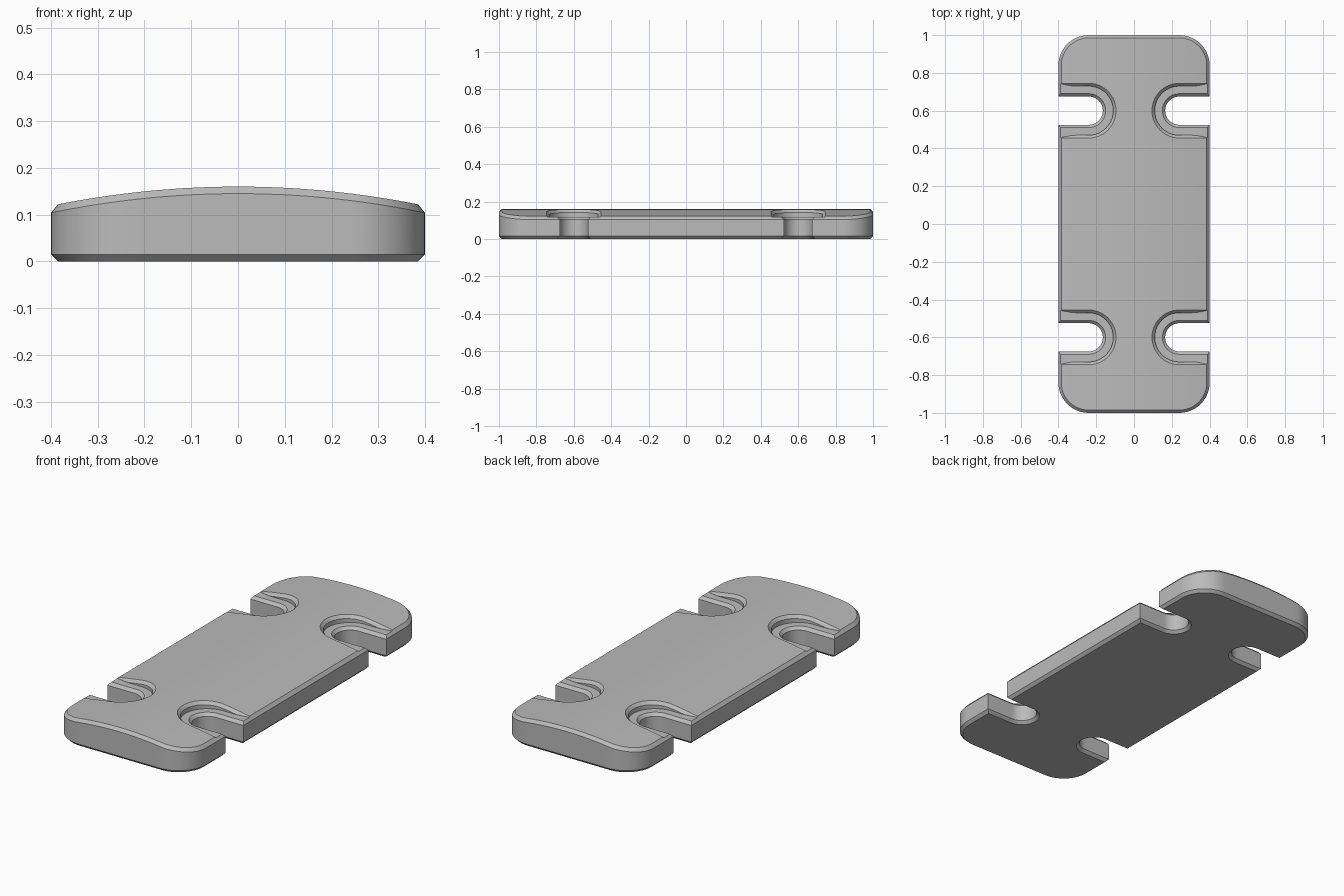
import bpy, bmesh, math

HALF_W, HALF_L, CORNER, BEVEL = 0.4, 1.0, 0.16, 0.015
SLOT_X, SLOT_Y, SLOT_R, RECESS_R, FLOOR = 0.24, 0.6, 0.075, 0.145, 0.118

old = bpy.data.objects.get("Cube")
if old:
    bpy.data.objects.remove(old, do_unlink=True)

grey = bpy.data.materials.new("grey")
grey.use_nodes = True
grey.diffuse_color = (0.5, 0.5, 0.5, 1)
grey.node_tree.nodes["Principled BSDF"].inputs["Base Color"].default_value = (0.5, 0.5, 0.5, 1)


def dome(x):
    return 0.16 - 0.256 * x * x


def finish(name, bm):
    bmesh.ops.recalc_face_normals(bm, faces=bm.faces)
    mesh = bpy.data.meshes.new(name)
    bm.to_mesh(mesh)
    bm.free()
    mesh.materials.append(grey)
    obj = bpy.data.objects.new(name, mesh)
    bpy.context.collection.objects.link(obj)
    return obj


def loft(bm, rings):
    """Join closed rings of points with quads and return their vertices."""
    rows = [[bm.verts.new(p) for p in ring] for ring in rings]
    n = len(rows[0])
    for a, b in zip(rows, rows[1:]):
        for i in range(n):
            j = (i + 1) % n
            bm.faces.new((a[i], a[j], b[j], b[i]))
    return rows


def plate_outline(inset):
    """Rounded rectangle, front half left to right, then back half."""
    r = CORNER - inset
    cx, cy = HALF_W - CORNER, HALF_L - CORNER
    arc = [(cx + r * math.sin(a), cy + r * math.cos(a))
           for a in (math.pi / 2 * i / 12 for i in range(13))]
    middle = [(cx * i / 8, cy + r) for i in range(-7, 8)]
    back = [(-x, y) for x, y in reversed(arc)] + middle + arc
    return [(x, -y) for x, y in back] + back[::-1]


def build_plate():
    bm = bmesh.new()
    inner, outer = plate_outline(BEVEL), plate_outline(0)
    rows = loft(bm, [
        [(x, y, 0) for x, y in inner],
        [(x, y, BEVEL) for x, y in outer],
        [(x, y, dome(x) - BEVEL) for x, y in outer],
        [(x, y, dome(x)) for x, y in inner]])
    bm.faces.new(rows[0])
    # domed top made of lengthwise strips
    top = rows[-1]
    n = len(top)
    for i in range(n // 2 - 1):
        bm.faces.new((top[i], top[i + 1], top[n - 2 - i], top[n - 1 - i]))
    return finish("domed_plate", bm)


def slot_path():
    """Centre point and outward direction around an open-ended slot."""
    straight = [0.5 - (0.5 - SLOT_X) * i / 12 for i in range(12)]
    path = [(x, 0, 1) for x in straight]
    for i in range(25):
        a = math.pi / 2 + math.pi * i / 24
        path.append((SLOT_X, math.cos(a), math.sin(a)))
    return path + [(x, 0, -1) for x in reversed(straight)]


def cutter(name, side, end, rings):
    """Each ring is a function of x giving radius and height."""
    bm = bmesh.new()
    points = []
    for ring in rings:
        row = []
        for cx, dx, dy in slot_path():
            x = cx + dx * ring(cx + dx * RECESS_R)[0]
            r, z = ring(x)
            row.append((side * (cx + dx * r), end * SLOT_Y + dy * r, z))
        points.append(row)
    rows = loft(bm, points)
    bm.faces.new(rows[0])
    bm.faces.new(rows[-1])
    obj = finish(name, bm)
    obj.hide_render = True
    return obj


def bevel_size(x):
    return min(BEVEL, max(dome(x) - FLOOR - 0.0005, 0.0005))


# Recess with a bevelled rim that follows the dome
RECESS = [
    lambda x: (RECESS_R - bevel_size(x), FLOOR),
    lambda x: (RECESS_R - bevel_size(x), max(dome(x) - bevel_size(x), FLOOR + 0.0003)),
    lambda x: (RECESS_R, max(dome(x), FLOOR + 0.001)),
    lambda x: (RECESS_R, 0.3)]

# Through slot, flared at the underside and at the recess floor
SLOT = [
    lambda x: (SLOT_R + BEVEL + 0.02, -0.02),
    lambda x: (SLOT_R, BEVEL),
    lambda x: (SLOT_R, FLOOR - BEVEL),
    lambda x: (SLOT_R + BEVEL + 0.01, FLOOR + 0.01),
    lambda x: (SLOT_R + BEVEL + 0.01, 0.3)]

plate = build_plate()
cutters = []
for label, rings in (("recess", RECESS), ("slot", SLOT)):
    for side in (-1, 1):
        for end in (-1, 1):
            tool = cutter(label + "_cutter", side, end, rings)
            cutters.append(tool)
            mod = plate.modifiers.new(label, 'BOOLEAN')
            mod.operation = 'DIFFERENCE'
            mod.solver = 'EXACT'
            mod.object = tool

# Bake the cuts, then drop the cutters
graph = bpy.context.evaluated_depsgraph_get()
cut_mesh = bpy.data.meshes.new_from_object(plate.evaluated_get(graph))
plate.modifiers.clear()
plate.data = cut_mesh
for tool in cutters:
    bpy.data.objects.remove(tool, do_unlink=True)

bpy.ops.object.select_all(action='DESELECT')
plate.select_set(True)
bpy.context.view_layer.objects.active = plate
bpy.ops.object.shade_smooth_by_angle(angle=math.radians(25))
